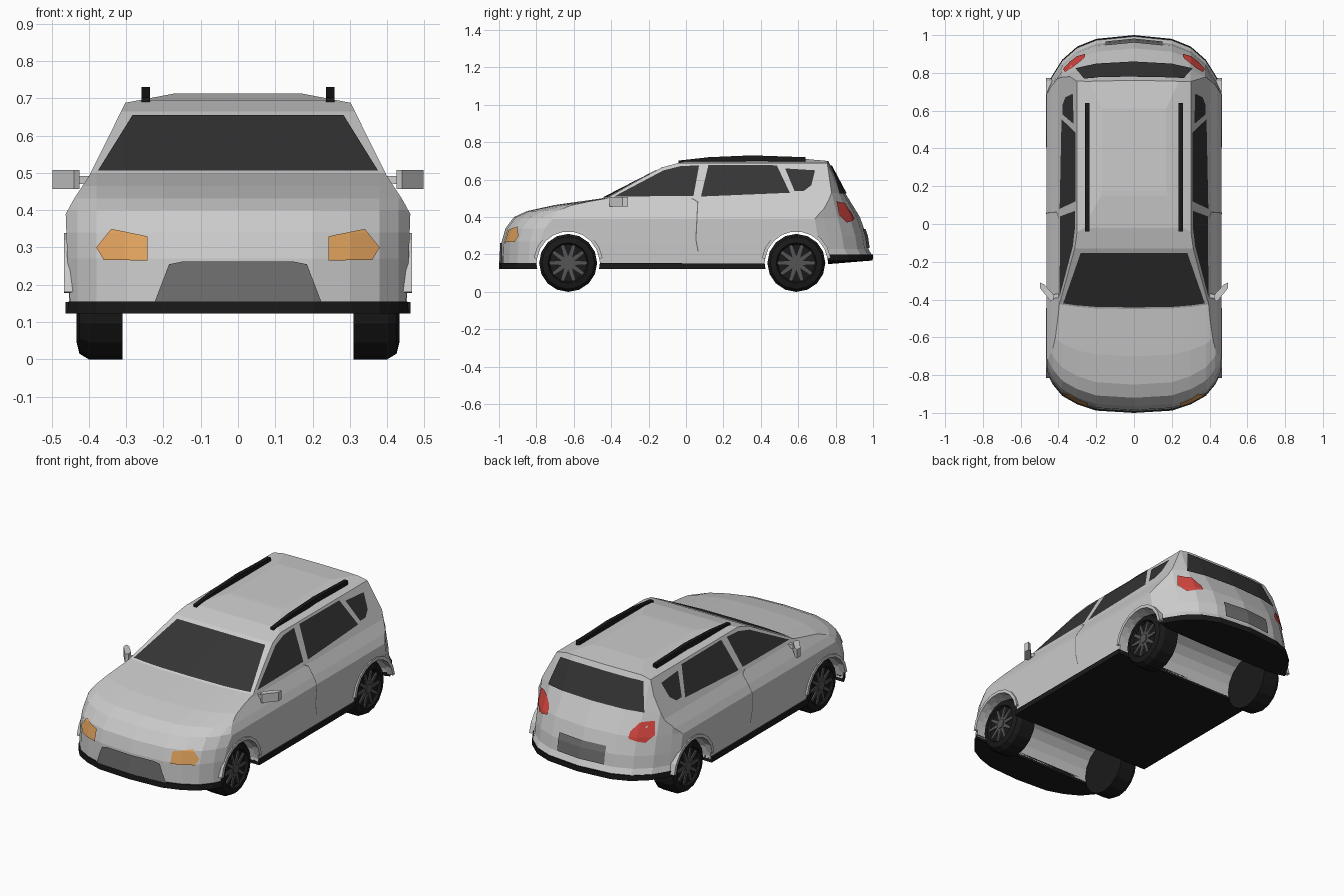
import bpy, bmesh, math
from mathutils import Vector

if "Cube" in bpy.data.objects:
    bpy.data.objects.remove(bpy.data.objects["Cube"])


def mat(name, r, g, b):
    m = bpy.data.materials.new(name)
    m.diffuse_color = (r, g, b, 1)
    m.use_nodes = True
    m.node_tree.nodes["Principled BSDF"].inputs["Base Color"].default_value = m.diffuse_color
    return m


GLASS = mat("dark_glass", .035, .035, .035)
BLACK = mat("black_trim", .01, .01, .01)
RIM = mat("rim_grey", .09, .09, .09)
GREY = mat("mid_grey", .16, .16, .16)
AMBER = mat("amber", .75, .36, .11)
RED = mat("red", .65, .06, .05)


def add(name, verts, faces, material=None, mirror=False):
    me = bpy.data.meshes.new(name)
    me.from_pydata(verts, [], faces)
    bm = bmesh.new()
    bm.from_mesh(me)
    bmesh.ops.recalc_face_normals(bm, faces=bm.faces)
    bm.to_mesh(me)
    bm.free()
    ob = bpy.data.objects.new(name, me)
    bpy.context.collection.objects.link(ob)
    if material:
        me.materials.append(material)
    if mirror:
        ob.modifiers.new("mirror", 'MIRROR').use_mirror_merge = False
    return ob


def loft(name, rings, material=None, mirror=False):
    n = len(rings[0])
    verts = [p for r in rings for p in r]
    faces = [(k * n + i, k * n + (i + 1) % n, (k + 1) * n + (i + 1) % n, (k + 1) * n + i)
             for k in range(len(rings) - 1) for i in range(n)]
    faces += [tuple(range(n)), tuple(range(len(verts) - n, len(verts)))]
    return add(name, verts, faces, material, mirror)


def prism(name, pts, axis, a, b, material=None, mirror=False):
    put = {'X': lambda u, v, t: (t, u, v), 'Y': lambda u, v, t: (u, t, v),
           'Z': lambda u, v, t: (u, v, t)}[axis]
    return loft(name, [[put(u, v, t) for u, v in pts] for t in (a, b)], material, mirror)


def boolean(ob, other, op):
    m = ob.modifiers.new("bool", 'BOOLEAN')
    m.operation, m.object, m.solver = op, other, 'EXACT'
    bpy.context.view_layer.objects.active = ob
    bpy.ops.object.modifier_apply(modifier=m.name)


def lerp(x, xs, ys):
    for i in range(len(xs) - 1):
        if x <= xs[i + 1]:
            t = max(0, (x - xs[i]) / (xs[i + 1] - xs[i]))
            return ys[i] + t * (ys[i + 1] - ys[i])
    return ys[-1]


# Side profile swept across x, with nose and tail bowed in plan
COLS = [0, .2, .3, .38, .43, .47]
NOSE = [0, .012, .045, .09, .15, .23]
TAIL = [0, .02, .06, .13, .21, .28]


def bowed(x, y):
    nose = lerp(y, [-.85, -.45, -.1], [1, .25, 0]) * lerp(abs(x), COLS, NOSE)
    tail = lerp(y, [.5, .75, .95], [0, .1, 1]) * lerp(abs(x), COLS, TAIL)
    return y + nose - tail


def slab(name, profile, half, material=None):
    xs = COLS[:-1] + [half]
    xs = [-x for x in reversed(xs[1:])] + xs
    return loft(name, [[(x, bowed(x, y), z) for y, z in profile] for x in xs], material)


# Body: side profile intersected with the front cross-section
side = [(-.992, .14), (-.985, .27), (-.965, .34), (-.92, .40), (-.85, .432), (-.7, .465),
        (-.45, .50), (-.13, .665), (-.02, .695), (.15, .712), (.35, .72), (.6, .714), (.76, .70),
        (.85, .53), (.93, .40), (.965, .30), (.975, .23), (.995, .195), (.45, .14)]
body = slab("body", side, .47)
half = [(.45, .10), (.457, .25), (.462, .39), (.44, .43), (.40, .49), (.302, .688), (.17, .713)]
section = prism("section_cutter", half + [(-x, z) for x, z in reversed(half)], 'Y', -1.3, 1.3)
boolean(body, section, 'INTERSECT')
bpy.data.objects.remove(section)

# Slightly larger copy of the body, from which conforming panels are cut
shell = body.data.copy()
for v in shell.vertices:
    v.co = Vector((0, 0, .4)) + (v.co - Vector((0, 0, .4))) * 1.008


def panel(name, pts, axis, a, b, material, mirror=False):
    ob = bpy.data.objects.new(name, shell.copy())
    bpy.context.collection.objects.link(ob)
    cut = prism("panel_cutter", pts, axis, a, b)
    boolean(ob, cut, 'INTERSECT')
    bpy.data.objects.remove(cut)
    d = 'XYZ'.index(axis)
    sign = 1 if b > a else -1
    bm = bmesh.new()
    bm.from_mesh(ob.data)
    # keep only the outer skin
    drop = [f for f in bm.faces if f.normal[d] * sign < .2
            or abs(f.calc_center_median()[d] - a) < .01 or abs(f.normal[d]) > .9999 and axis == 'X']
    bmesh.ops.delete(bm, geom=drop, context='FACES')
    bm.to_mesh(ob.data)
    bm.free()
    ob.data.materials.clear()
    ob.data.materials.append(material)
    if mirror:
        ob.modifiers.new("mirror", 'MIRROR').use_mirror_merge = False


def both(pts):
    return pts + [(-x, z) for x, z in reversed(pts)]


# Glass
panel("windshield", both([(.375, .507), (.283, .655)]), 'Y', 0, -1.3, GLASS)
panel("rear_window", both([(.31, .525), (.265, .675)]), 'Y', .3, 1.3, GLASS)
panel("front_side_window", [(-.385, .51), (-.12, .65), (-.03, .672), (.07, .677), (.04, .513)],
      'X', .1, .8, GLASS, True)
panel("rear_side_window", [(.12, .679), (.485, .677), (.555, .53), (.08, .51)],
      'X', .1, .8, GLASS, True)
panel("quarter_window", [(.53, .66), (.69, .65), (.67, .57), (.63, .54), (.58, .54)],
      'X', .1, .8, GLASS, True)
panel("door_gap", [(.03, .497), (.06, .48), (.05, .28), (.062, .215), (.068, .215), (.056, .28),
                   (.066, .484), (.03, .503)], 'X', .1, .8, GREY, True)

# Lights, grille and plate
panel("headlight", [(.243, .265), (.243, .33), (.34, .35), (.38, .30), (.36, .267)],
      'Y', -.3, -1.3, AMBER, True)
panel("tail_light", [(.26, .39), (.26, .425), (.30, .475), (.365, .485), (.375, .41), (.34, .37)],
      'Y', .3, 1.3, RED, True)
panel("grille", both([(.225, .15), (.185, .255), (.15, .262)]), 'Y', -.3, -1.3, GREY)
panel("number_plate", both([(.15, .235), (.15, .335)]), 'Y', .3, 1.3, GREY)

# Black lower trim and floor
trim = slab("lower_trim", [(-1, .155), (-1, .123), (.45, .123), (.998, .168), (1, .2), (.45, .152)],
            .463, BLACK)

# Wheels, arches and wheel wells
HUB = .155


def arc(cy, r, a0, a1, n):
    return [(cy + r * math.cos(math.radians(a0 + (a1 - a0) * i / n)),
             HUB + r * math.sin(math.radians(a0 + (a1 - a0) * i / n))) for i in range(n + 1)]


for label, cy in (("front", -.63), ("rear", .59)):
    well = prism("well_cutter", arc(cy, .17, 0, 360, 20)[:-1], 'X', -.7, .7)
    boolean(body, well, 'DIFFERENCE')
    boolean(trim, well, 'DIFFERENCE')
    bpy.data.objects.remove(well)
    prism(label + "_arch_lip", arc(cy, .186, 8, 172, 9) + arc(cy, .168, 172, 8, 9),
          'X', .43, .466, None, True)
    tyre = [(.31, .155), (.40, .155), (.425, .14), (.433, .108), (.418, .1)]
    loft(label + "_tyre", [[(x, y, z) for y, z in arc(cy, r, 0, 360, 16)[:-1]] for x, r in tyre],
         BLACK, True)
    star = []
    for k in range(10):
        star += arc(cy, .1, k * 36 - 4, k * 36 + 4, 1) + arc(cy, .035, k * 36 + 18, k * 36 + 18, 1)[:1]
    prism(label + "_spokes", star, 'X', .41, .426, RIM, True)
    prism(label + "_hub_cap", arc(cy, .028, 0, 360, 10)[:-1], 'X', .41, .431, RIM, True)

# Door mirrors
prism("mirror_housing", [(.425, -.40), (.44, -.41), (.498, -.34), (.497, -.31), (.475, -.32),
                         (.425, -.375)], 'Z', .457, .508, None, True)
prism("mirror_stem", [(.37, -.385), (.43, -.395), (.43, -.375), (.37, -.36)], 'Z', .47, .492,
      None, True)

# Roof rails
prism("roof_rail", [(-.04, .68), (-.04, .702), (.12, .72), (.35, .73), (.64, .72), (.64, .695),
                    (.35, .70)], 'X', .236, .259, BLACK, True)
